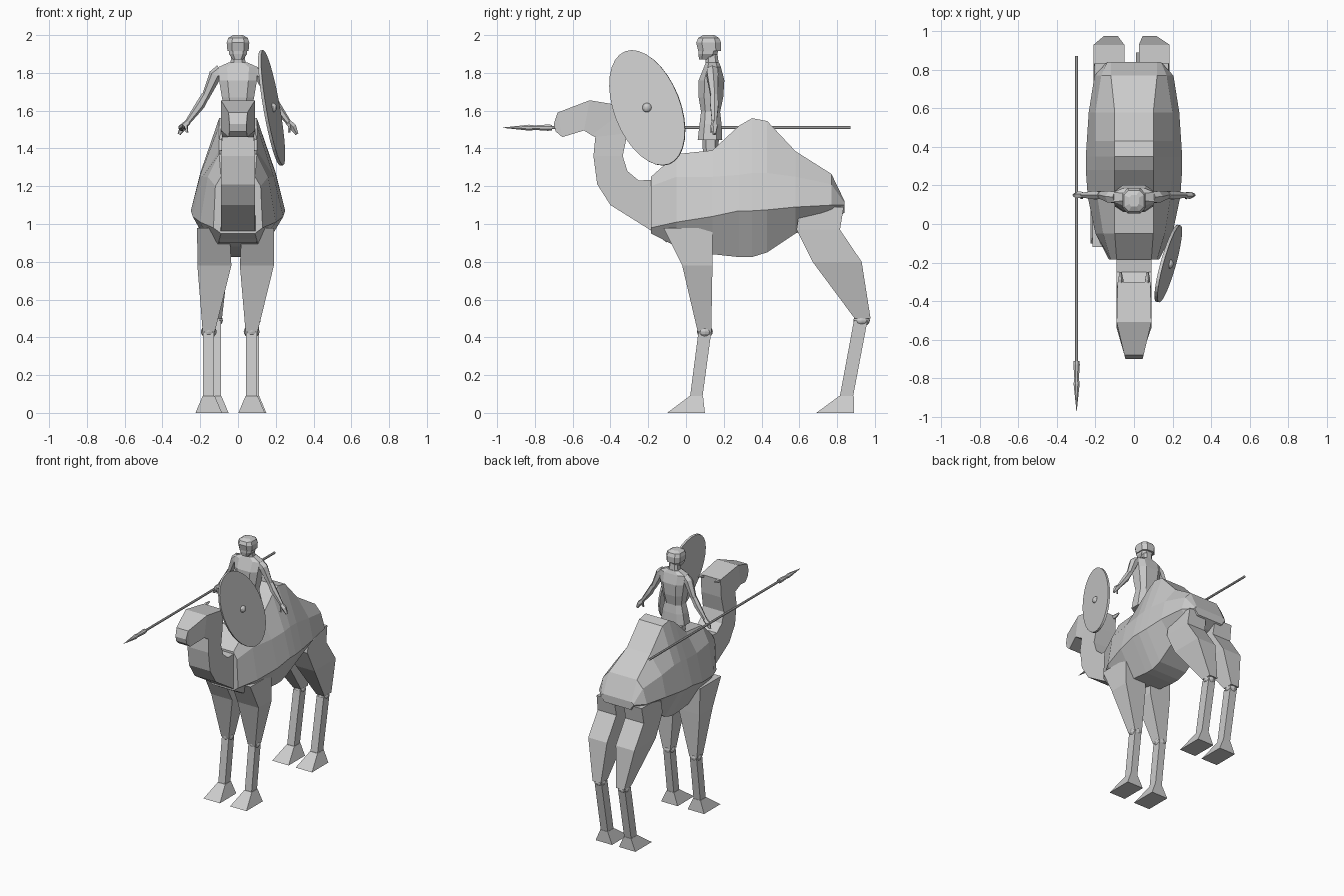
import bpy, bmesh, math
from mathutils import Vector, Matrix

grey = bpy.data.materials.new("stone_grey")
grey.diffuse_color = (0.6, 0.6, 0.6, 1)


def finish(name, bm):
    bmesh.ops.recalc_face_normals(bm, faces=bm.faces)
    me = bpy.data.meshes.new(name)
    bm.to_mesh(me)
    bm.free()
    me.materials.append(grey)
    ob = bpy.data.objects.new(name, me)
    bpy.context.collection.objects.link(ob)
    return ob


def loft(name, rings):
    """Skin equal-length point rings and cap the ends."""
    bm = bmesh.new()
    vs = [[bm.verts.new(p) for p in r] for r in rings]
    n = len(vs[0])
    for a, b in zip(vs, vs[1:]):
        for i in range(n):
            j = (i + 1) % n
            bm.faces.new((a[i], a[j], b[j], b[i]))
    bm.faces.new(vs[0])
    bm.faces.new(vs[-1])
    return finish(name, bm)


def boxring(x, y, z, hx, hy):
    return [(x - hx, y - hy, z), (x + hx, y - hy, z), (x + hx, y + hy, z), (x - hx, y + hy, z)]


def octring(x, y, z, hx, hy, k=0.55):
    return [(x + a * hx, y + b * hy, z) for a, b in
            ((-k, -1), (k, -1), (1, -k), (1, k), (k, 1), (-k, 1), (-1, k), (-1, -k))]


def limb(name, pts, radii, n=6):
    """Tapered tube along a path."""
    rings = []
    for i, p in enumerate(pts):
        d = Vector(pts[min(i + 1, len(pts) - 1)]) - Vector(pts[max(i - 1, 0)])
        q = d.to_track_quat('Z', 'Y')
        rings.append([Vector(p) + q @ Vector((radii[i] * math.cos(t), radii[i] * math.sin(t), 0))
                      for t in (2 * math.pi * (k + 0.5) / n for k in range(n))])
    return loft(name, rings)


def ball(name, c, s, u=12, v=8):
    bm = bmesh.new()
    bmesh.ops.create_uvsphere(bm, u_segments=u, v_segments=v, radius=1,
                              matrix=Matrix.Translation(c) @ Matrix.Diagonal((*s, 1)))
    return finish(name, bm)


# Camel body with hump: y, then (half width, z) for top, flank, side, belly
body = [
    (-0.185, (.09, 1.25), (.12, 1.20), (.13, 0.98), (.09, 0.95)),
    (-0.05, (.10, 1.37), (.16, 1.25), (.20, 1.01), (.11, 0.88)),
    (0.14, (.10, 1.39), (.19, 1.25), (.24, 1.04), (.12, 0.84)),
    (0.28, (.10, 1.52), (.20, 1.26), (.25, 1.07), (.12, 0.825)),
    (0.35, (.10, 1.56), (.20, 1.27), (.25, 1.07), (.12, 0.825)),
    (0.43, (.10, 1.545), (.20, 1.27), (.245, 1.075), (.12, 0.85)),
    (0.58, (.10, 1.385), (.20, 1.25), (.235, 1.09), (.12, 0.95)),
    (0.77, (.12, 1.265), (.17, 1.21), (.205, 1.10), (.12, 1.02)),
    (0.84, (.12, 1.12), (.14, 1.11), (.14, 1.10), (.11, 1.06)),
]
loft("camel_body", [[(-w, y, z) for w, z in s] + [(w, y, z) for w, z in reversed(s)]
                    for y, *s in body])

# Neck and head: back point, front point (y, z) and half width
neck = [
    ((-0.12, 1.22), (-0.10, 0.90), .10), ((-0.17, 1.235), (-0.20, 0.975), .09),
    ((-0.25, 1.23), (-0.40, 1.10), .09), ((-0.31, 1.28), (-0.47, 1.21), .09),
    ((-0.335, 1.36), (-0.49, 1.36), .09), ((-0.31, 1.48), (-0.48, 1.46), .085),
    ((-0.30, 1.62), (-0.50, 1.47), .085), ((-0.51, 1.655), (-0.54, 1.495), .09),
    ((-0.68, 1.59), (-0.655, 1.46), .05), ((-0.70, 1.53), (-0.69, 1.49), .045),
]
loft("camel_neck_and_head", [[(-w, *b), (w, *b), (w, *f), (-w, *f)] for b, f, w in neck])
for s in (-1, 1):
    limb("ear", [(s * .065, -.33, 1.60), (s * .07, -.285, 1.615), (s * .07, -.25, 1.62)],
         [.016, .014, .006], 5)

# Legs: thigh, knee, shank and splayed foot
for x, t in ((-0.155, -0.125), (0.072, 0.10)):
    loft("front_thigh", [boxring(t * 1.05, 0.01, 0.98, .085, .13), boxring(t, 0.06, 0.78, .09, .08),
                         boxring(x, 0.098, 0.43, .032, .036)])
    ball("front_knee", (x, 0.10, 0.43), (.042, .042, .034))
    loft("front_shank", [boxring(x, 0.10, 0.43, .029, .034), boxring(x, 0.055, 0.09, .029, .033)])
    loft("front_foot", [boxring(x, 0.055, 0.09, .032, .035), boxring(x, 0.0, 0.0, .07, .10)])
for x, t in ((-0.12, -0.13), (0.08, 0.105)):
    loft("hind_thigh", [boxring(t, 0.72, 1.09, .075, .115), boxring(t, 0.70, 0.97, .08, .115),
                        boxring(t, 0.80, 0.80, .08, .13),
                        boxring(x, 0.935, 0.50, .035, .042)])
    ball("hind_knee", (x, 0.93, 0.49), (.04, .044, .032))
    loft("hind_shank", [boxring(x, 0.925, 0.49, .03, .036), boxring(x, 0.85, 0.09, .03, .035)])
    loft("hind_foot", [boxring(x, 0.85, 0.09, .032, .038), boxring(x, 0.79, 0.0, .07, .10)])

# Rider: skirt, torso, neck, face, helmet
loft("rider_seat", [octring(0, .13, 1.37, .07, .04), octring(0, .13, 1.47, .075, .045)])
loft("rider_skirt", [octring(0, .127, 1.445, .10, .065), octring(0, .13, 1.53, .088, .058),
                     octring(0, .13, 1.60, .07, .05)])
loft("rider_torso", [octring(0, .13, 1.58, .068, .048), octring(0, .132, 1.67, .085, .065),
                     octring(0, .135, 1.76, .10, .068), octring(0, .14, 1.83, .105, .045),
                     octring(0, .14, 1.855, .05, .035)])
loft("rider_neck", [octring(0, .14, 1.83, .042, .035), octring(0, .135, 1.90, .035, .032)])
loft("rider_face", [octring(0, .10, 1.87, .028, .03), octring(0, .115, 1.90, .048, .05),
                    octring(0, .12, 1.93, .05, .055)])
loft("helmet", [octring(0, .125, 1.915, .056, .06), octring(0, .12, 1.96, .06, .066),
                octring(0, .12, 1.985, .052, .055), octring(0, .12, 2.0, .025, .03)])

# Arms and hands
for s in (-1, 1):
    limb("upper_arm", [(s * .09, .14, 1.815), (s * .12, .14, 1.79), (s * .175, .15, 1.665)],
         [.032, .034, .02])
    limb("forearm", [(s * .172, .15, 1.68), (s * .20, .15, 1.63), (s * .27, .15, 1.535)],
         [.022, .025, .014])
    limb("hand", [(s * .265, .15, 1.54), (s * .29, .15, 1.515), (s * .312, .15, 1.475)],
         [.016, .02, .009], 5)
    limb("thumb", [(s * .275, .14, 1.525), (s * .27, .135, 1.485)], [.009, .007], 5)

# Spear
limb("spear_shaft", [(-.298, .872, 1.51), (-.298, -.75, 1.51)], [.009, .009], 8)
limb("spear_head", [(-.298, y, 1.51) for y in (-.71, -.73, -.80, -.83, -.97)],
     [.016, .018, .013, .017, .001], 8)

# Oval shield, leaning to the camel's left side
centre = Vector((.178, -.205, 1.615))
normal = Vector((1, -.20, .12)).normalized()


def lift(y, z):
    return Vector((.20 * y - .12 * z, y, z))


rim = []
for k in range(32):
    t = 2 * math.pi * k / 32
    a, b = .32 * math.cos(t), .175 * math.sin(t)
    rim.append(centre + lift(.363 * a + .932 * b, -.932 * a + .363 * b))
loft("shield", [[p + normal * d for p in rim] for d in (-.008, .008)])
ball("shield_boss", centre + normal * .008, (.02, .025, .025))
